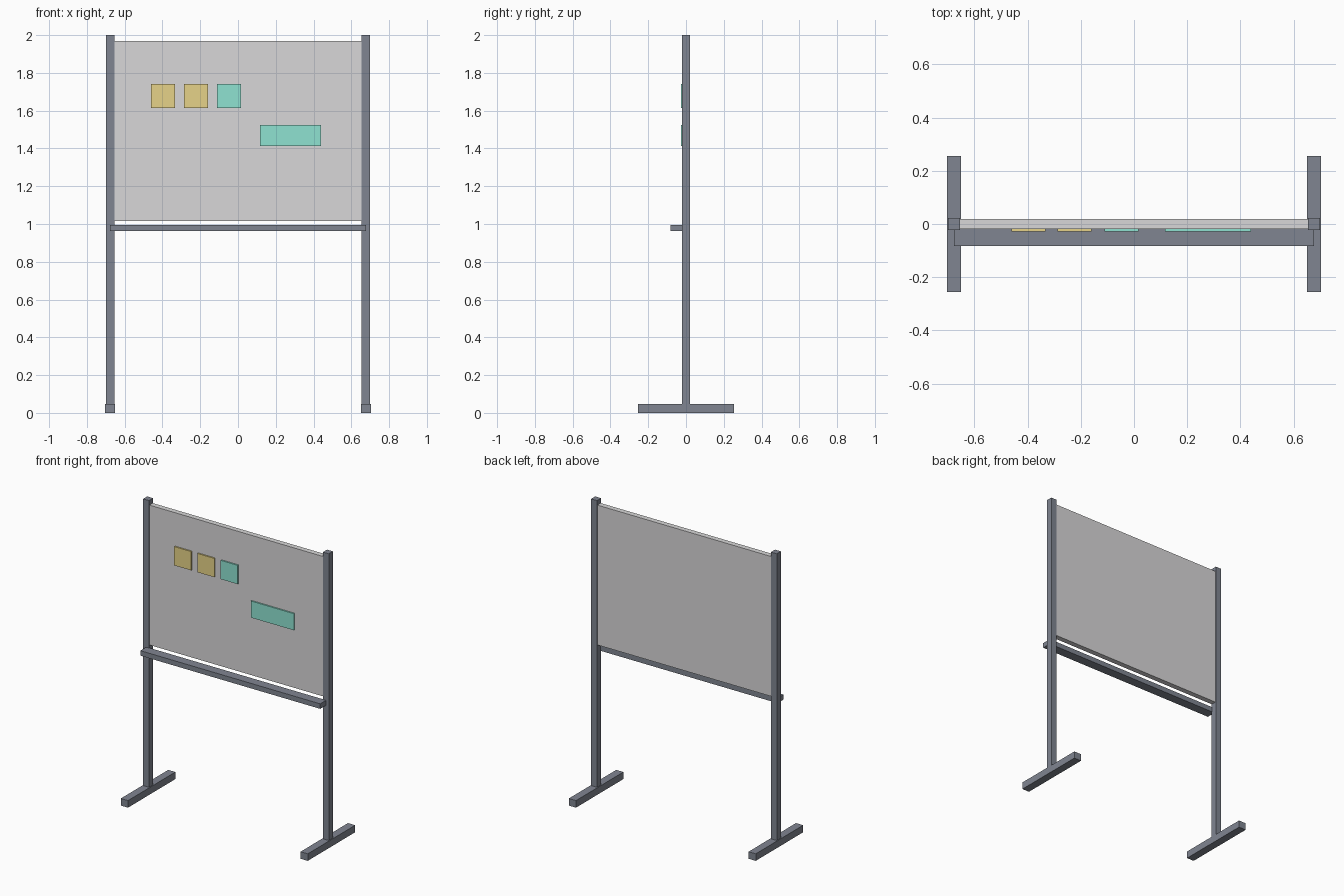
import bpy
import bmesh
from mathutils import Vector

cube = bpy.data.objects.get("Cube")
if cube:
    bpy.data.objects.remove(cube, do_unlink=True)


def material(name, rgb):
    mat = bpy.data.materials.new(name)
    mat.use_nodes = True
    color = (*rgb, 1)
    mat.diffuse_color = color
    bsdf = next(n for n in mat.node_tree.nodes if n.type == "BSDF_PRINCIPLED")
    bsdf.inputs["Base Color"].default_value = color
    return mat


def box(name, x, y, z, mat):
    """Box spanning the (low, high) range on each axis."""
    spans = (x, y, z)
    center = Vector([(lo + hi) / 2 for lo, hi in spans])
    size = Vector([hi - lo for lo, hi in spans])
    bm = bmesh.new()
    bmesh.ops.create_cube(bm, size=1)
    bmesh.ops.scale(bm, vec=size, verts=bm.verts)
    mesh = bpy.data.meshes.new(name)
    bm.to_mesh(mesh)
    bm.free()
    mesh.materials.append(mat)
    obj = bpy.data.objects.new(name, mesh)
    obj.location = center
    bpy.context.collection.objects.link(obj)
    return obj


frame = material("slate grey metal", (0.216, 0.235, 0.283))
surface = material("pale grey board", (0.686, 0.680, 0.686))
yellow = material("soft yellow paper", (0.79, 0.65, 0.246))
teal = material("mint teal paper", (0.275, 0.767, 0.638))

# Posts and floor feet on both sides
post_x = 0.677
for side, s in (("left", 1), ("right", -1)):
    c = s * post_x
    box(side + "_post", (c - 0.022, c + 0.022), (-0.022, 0.022), (0.01, 2), frame)
    box(side + "_foot", (c - 0.027, c + 0.027), (-0.255, 0.255), (0, 0.048), frame)

# Writing panel and the tray below it
box("board_panel", (-0.66, 0.66), (-0.018, 0.018), (1.016, 1.968), surface)
box("tray", (-0.677, 0.677), (-0.083, -0.018), (0.962, 0.996), frame)

# Paper notes on the front
note_y = (-0.0275, -0.018)
for i, (x, mat) in enumerate(((-0.397, yellow), (-0.223, yellow), (-0.047, teal))):
    box(f"square_note_{i + 1}", (x - 0.064, x + 0.064), note_y, (1.613, 1.741), mat)
box("wide_note", (0.116, 0.44), note_y, (1.412, 1.525), teal)
